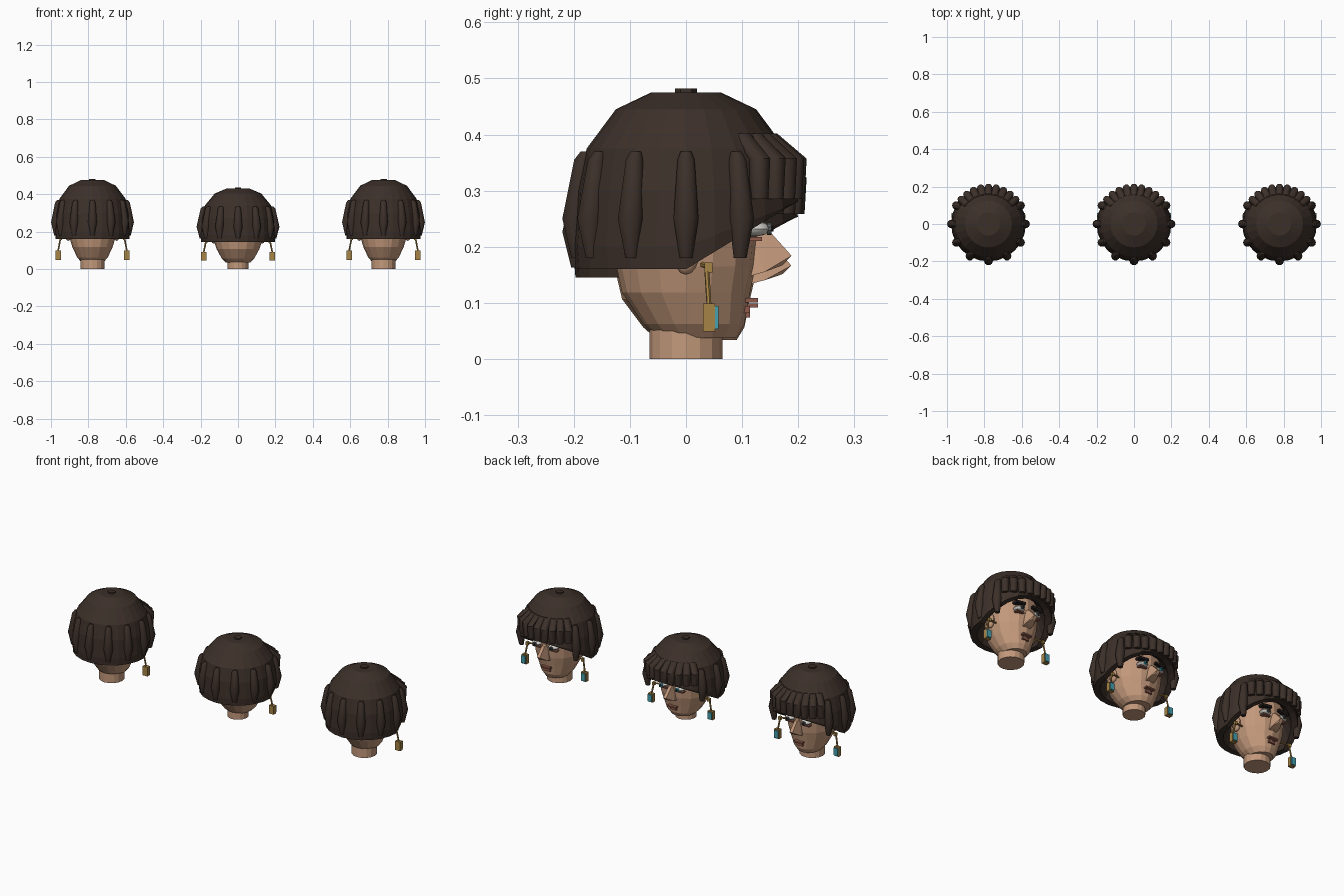
import bpy, bmesh, math
from mathutils import Matrix, Vector

if "Cube" in bpy.data.objects:
    bpy.data.objects.remove(bpy.data.objects["Cube"])


def material(name, r, g, b):
    m = bpy.data.materials.new(name)
    m.use_nodes = True
    m.diffuse_color = (r, g, b, 1)
    m.node_tree.nodes["Principled BSDF"].inputs["Base Color"].default_value = (r, g, b, 1)
    return m


HAIR = material("dark brown hair", 0.045, 0.029, 0.022)
SKIN = material("warm skin", 0.55, 0.32, 0.2)
GOLD = material("old gold", 0.38, 0.23, 0.06)
TEAL = material("teal enamel", 0.06, 0.36, 0.44)
WHITE = material("eye white", 0.65, 0.63, 0.58)
LIP = material("brown red lip", 0.27, 0.1, 0.07)
DARK = material("near black", 0.015, 0.011, 0.01)
GREY = material("grey iris", 0.1, 0.11, 0.11)


def finish(name, bm, mat, place, smooth=False):
    bmesh.ops.recalc_face_normals(bm, faces=bm.faces)
    bm.transform(place)
    me = bpy.data.meshes.new(name)
    bm.to_mesh(me)
    bm.free()
    me.materials.append(mat)
    ob = bpy.data.objects.new(name, me)
    bpy.context.collection.objects.link(ob)
    if smooth:
        bpy.ops.object.select_all(action="DESELECT")
        ob.select_set(True)
        bpy.context.view_layer.objects.active = ob
        bpy.ops.object.shade_smooth_by_angle(angle=math.radians(40))


def loft(bm, rings):
    """Skin a list of equal-length rings and cap both ends."""
    loops = [[bm.verts.new(p) for p in ring] for ring in rings]
    for a, b in zip(loops, loops[1:]):
        for i in range(len(a)):
            j = (i + 1) % len(a)
            bm.faces.new((a[i], a[j], b[j], b[i]))
    bm.faces.new(loops[0])
    bm.faces.new(loops[-1])


def ellipse(cx, cy, z, rx, ry, n):
    return [(cx + rx * math.cos(math.tau * i / n), cy + ry * math.sin(math.tau * i / n), z)
            for i in range(n)]


def locks(name, angles, path, place):
    """Chunky locks of hair standing around the cap; path holds distance, height, radius."""
    bm = bmesh.new()
    for deg in angles:
        c, s = math.cos(math.radians(deg)), math.sin(math.radians(deg))
        loft(bm, [ellipse(d * c, d * s, z, r, r, 10) for d, z, r in path])
    finish(name, bm, HAIR, place, True)


def box(name, centre, size, mat, place, tilt=0):
    bm = bmesh.new()
    bmesh.ops.create_cube(bm, size=1, matrix=Matrix.Translation(centre)
                          @ Matrix.Rotation(tilt, 4, "Y") @ Matrix.Diagonal((*size, 1)))
    finish(name, bm, mat, place)


def ball(name, centre, size, mat, place):
    bm = bmesh.new()
    bmesh.ops.create_uvsphere(bm, u_segments=12, v_segments=8, radius=1,
                              matrix=Matrix.Translation(centre) @ Matrix.Diagonal((*size, 1)))
    finish(name, bm, mat, place, True)


def disc(name, centre, radius, depth, mat, place, n=10):
    bm = bmesh.new()
    bmesh.ops.create_cone(bm, cap_ends=True, segments=n, radius1=radius, radius2=radius, depth=depth,
                          matrix=Matrix.Translation(centre) @ Matrix.Rotation(math.pi / 2, 4, "X"))
    finish(name, bm, mat, place)


def rod(name, a, b, radius, mat, place):
    a, b = Vector(a), Vector(b)
    bm = bmesh.new()
    turn = (b - a).to_track_quat("Z", "Y").to_matrix().to_4x4()
    bmesh.ops.create_cone(bm, cap_ends=True, segments=6, radius1=radius, radius2=radius,
                          depth=(b - a).length, matrix=Matrix.Translation((a + b) / 2) @ turn)
    finish(name, bm, mat, place)


def cap(name, place):
    """Bowl of hair whose rim rises over the face."""
    n = 24
    rings = [ellipse(0, 0, z, r, r, n) for r, z in
             ((0.062, 0.475), (0.125, 0.445), (0.177, 0.375), (0.194, 0.3))]
    for r, lift in ((0.2, 0.04), (0.197, 0), (0.165, 0)):
        rings.append([(x, y, 0.16 + lift * (1 - max(0, y) / r) + 0.12 * max(0, y) / r)
                      for x, y, z in ellipse(0, 0, 0, r, r, n)])
    rings.append(ellipse(0, 0, 0.31, 0.13, 0.13, n))
    bm = bmesh.new()
    loft(bm, rings)
    finish(name, bm, HAIR, place)


def nose(name, place):
    bm = bmesh.new()
    for s in (-1, 1):
        for x, y, z in ((0.008, 0.145, 0.232), (0.012, 0.11, 0.24), (0.009, 0.188, 0.184),
                        (0.009, 0.172, 0.167), (0.024, 0.14, 0.155), (0.023, 0.105, 0.145)):
            bm.verts.new((s * x, y, z))
    bmesh.ops.convex_hull(bm, input=bm.verts)
    finish(name, bm, SKIN, place)


def head(tag, x, tall, neck, broad, iris):
    place = Matrix.Translation((x, 0, 0)) @ Matrix.Diagonal((1, 1, tall, 1))

    # Neck and skull
    bm = bmesh.new()
    loft(bm, [ellipse(0, 0, z, neck, neck, 16) for z in (0, 0.1)])
    finish(tag + "_neck", bm, SKIN, place)
    bm = bmesh.new()
    loft(bm, [ellipse(0, cy, z, rx * broad, ry, 16) for z, cy, rx, ry in (
        (0.037, 0.02, 0.06, 0.07), (0.062, 0.014, 0.082, 0.09), (0.118, 0, 0.108, 0.114),
        (0.165, 0, 0.122, 0.124), (0.24, 0, 0.13, 0.13), (0.32, 0, 0.125, 0.125),
        (0.39, 0, 0.08, 0.08))])
    finish(tag + "_skull", bm, SKIN, place)

    # Hair
    cap(tag + "_hair_cap", place)
    disc_place = place @ Matrix.Translation((0, 0, 0.477)) @ Matrix.Rotation(math.pi / 2, 4, "X")
    disc(tag + "_crown_knot", (0, 0, 0), 0.02, 0.01, HAIR, disc_place, 6)
    locks(tag + "_side_locks", range(-210, 31, 30),
          ((0.178, 0.37, 0.01), (0.184, 0.355, 0.016), (0.198, 0.25, 0.0235), (0.193, 0.18, 0.012)), place)
    locks(tag + "_fringe_locks", range(42, 139, 12),
          ((0.145, 0.402, 0.018), (0.196, 0.357, 0.02), (0.195, 0.285, 0.017)), place)

    # Face
    nose(tag + "_nose", place)
    box(tag + "_upper_lip", (0, 0.117, 0.105), (0.052, 0.022, 0.008), LIP, place)
    box(tag + "_lower_lip", (0, 0.106, 0.088), (0.038, 0.016, 0.013), LIP, place)

    for side, s in (("left", 1), ("right", -1)):
        part = tag + "_" + side + "_"
        ball(part + "eye", (s * 0.05, 0.12, 0.232), (0.028, 0.03, 0.014), WHITE, place)
        disc(part + "iris", (s * 0.05, 0.148, 0.232), 0.011, 0.008, iris, place)
        disc(part + "pupil", (s * 0.05, 0.153, 0.232), 0.005, 0.006, DARK, place)
        box(part + "lower_lid", (s * 0.05, 0.122, 0.214), (0.045, 0.026, 0.007), LIP, place)
        box(part + "brow", (s * 0.052, 0.125, 0.262), (0.06, 0.03, 0.013), DARK, place, s * 0.12)

        # Ear and earring
        ball(part + "ear", (s * 0.13, 0, 0.19), (0.017, 0.024, 0.04), SKIN, place)
        rod(part + "earring_post", (s * 0.12, 0.03, 0.168), (s * 0.17, 0.04, 0.165), 0.005, GOLD, place)
        box(part + "earring_clasp", (s * 0.17, 0.04, 0.163), (0.014, 0.014, 0.018), GOLD, place)
        rod(part + "earring_wire", (s * 0.172, 0.037, 0.16), (s * 0.184, 0.041, 0.095), 0.0045, GOLD, place)
        box(part + "earring_drop", (s * 0.184, 0.041, 0.074), (0.03, 0.022, 0.05), GOLD, place)
        box(part + "earring_inlay", (s * 0.184, 0.0545, 0.074), (0.025, 0.007, 0.041), TEAL, place)


head("first_head", -0.778, 1, 0.065, 1, GREY)
head("middle_head", 0, 0.905, 0.055, 1.06, TEAL)
head("last_head", 0.778, 1, 0.065, 1, GREY)
